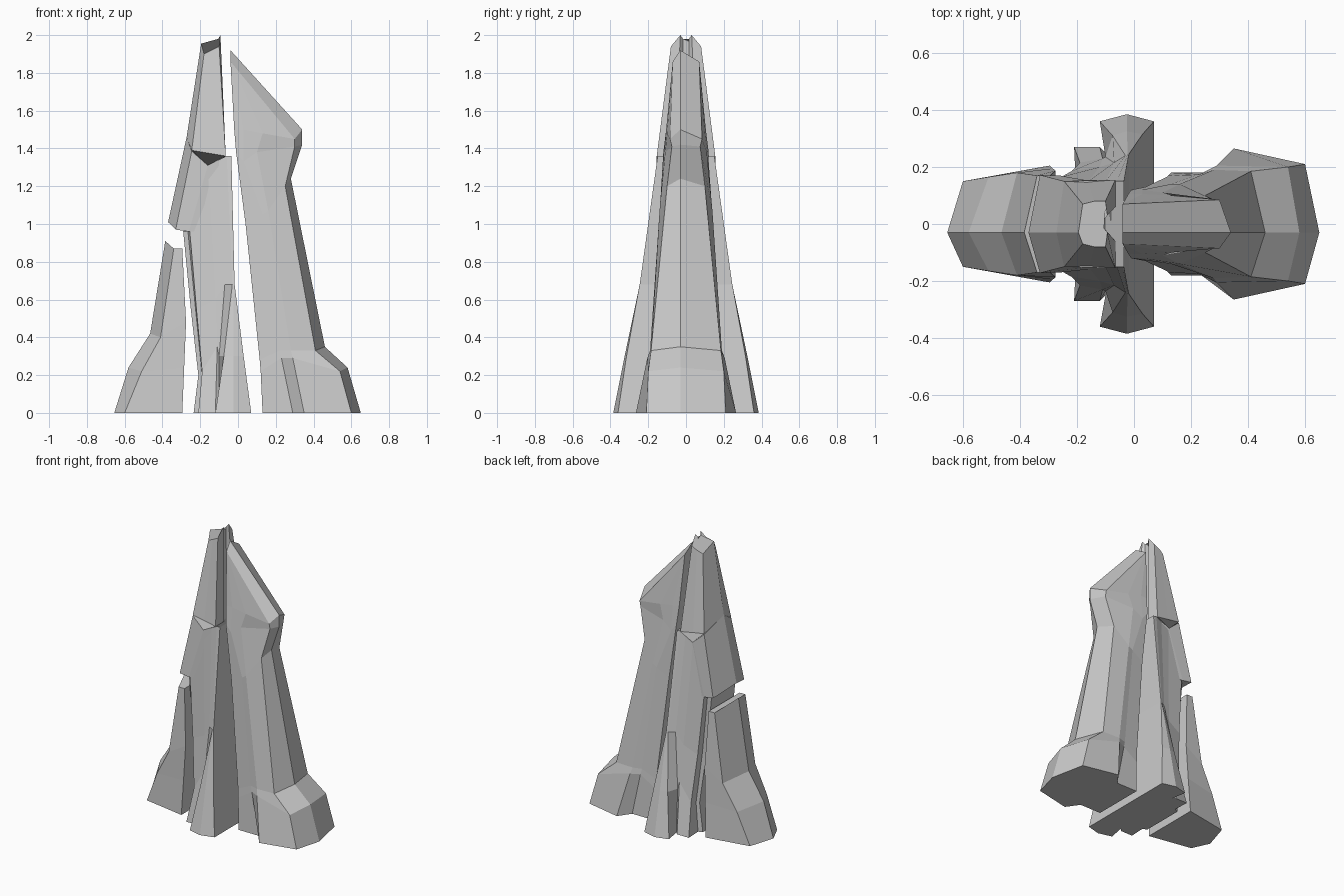
import bpy, bmesh

RIDGE_Y = -0.03  # the outer ridges sit slightly off centre


def loft(name, rows):
    """Skin half cross-sections (x, y, z), mirrored in y; y == 0 is a single ridge point."""
    bm = bmesh.new()
    rings = []
    for row in rows:
        pts = [(x, y if y else RIDGE_Y, z) for x, y, z in row]
        pts += [(x, -y, z) for x, y, z in reversed(row) if y]
        rings.append([bm.verts.new(p) for p in pts])
    n = len(rings[0])
    for low, high in zip(rings, rings[1:]):
        for i in range(n):
            j = (i + 1) % n
            bm.faces.new((low[i], low[j], high[j], high[i]))
    bm.faces.new(rings[0][::-1])
    bm.faces.new(rings[-1])
    bmesh.ops.remove_doubles(bm, verts=bm.verts, dist=0.0005)
    bmesh.ops.recalc_face_normals(bm, faces=bm.faces)
    mesh = bpy.data.meshes.new(name)
    bm.to_mesh(mesh)
    bm.free()
    obj = bpy.data.objects.new(name, mesh)
    bpy.context.collection.objects.link(obj)
    return obj


# Right pillar: flared foot, shaft and slanted head
tip = (-.04, .07, 1.86)
loft("right_pillar", [
    [(.13, .18, 0), (.29, .18, 0), (.35, .265, 0), (.60, .21, 0), (.65, 0, 0)],
    [(.12, .17, .22), (.23, .175, .29), (.29, .205, .29), (.54, .20, .22), (.58, 0, .24)],
    [(.115, .165, .28), (.22, .172, .33), (.28, .19, .33), (.41, .185, .33), (.46, 0, .35)],
    [(.04, .13, 1.0), (.13, .14, 1.05), (.16, .14, 1.07), (.25, .10, 1.2), (.28, 0, 1.24)],
    [(-.01, .12, 1.38), (.03, .12, 1.33), (.10, .11, 1.38), (.30, .075, 1.41), (.34, 0, 1.42)],
    [(-.02, .105, 1.5), (.03, .105, 1.5), (.13, .10, 1.48), (.30, .085, 1.45), (.34, 0, 1.5)],
    [tip, tip, tip, tip, (-.04, 0, 1.92)],
])

# Central body: wide front and back buttresses with a stepped left side
loft("central_pillar", [
    [(.07, .36, 0), (-.025, .385, 0), (-.12, .36, 0), (-.10, .25, 0),
     (-.12, .27, 0), (-.21, .27, 0), (-.205, .16, 0), (-.235, .15, 0)],
    [(.03, .315, .3), (-.025, .325, .3), (-.075, .31, .3), (-.10, .235, .3),
     (-.11, .23, .35), (-.19, .215, .22), (-.19, .16, .2), (-.21, .15, .2)],
    [(-.018, .245, .68), (-.022, .245, .68), (-.03, .24, .68), (-.07, .215, .68),
     (-.12, .20, .6), (-.22, .185, .55), (-.225, .14, .55), (-.25, .13, .55)],
    [(-.035, .15, 1.36), (-.04, .15, 1.36), (-.06, .15, 1.36), (-.10, .15, 1.34),
     (-.16, .15, 1.32), (-.255, .165, .96), (-.265, .14, .96), (-.29, .13, .96)],
])

# Left shoulder overhanging the foot
loft("left_shoulder", [
    [(-.20, .16, .96), (-.26, .17, .96), (-.33, .172, .97), (-.37, 0, 1.01)],
    [(-.08, .15, 1.35), (-.16, .152, 1.31), (-.245, .15, 1.385), (-.272, 0, 1.46)],
])

# Upper spire with a slot in its right face
loft("upper_spire", [
    [(-.10, .03, 1.33), (-.065, .06, 1.36), (-.065, .155, 1.36),
     (-.16, .155, 1.31), (-.245, .15, 1.39), (-.272, 0, 1.46)],
    [(-.105, .015, 1.98), (-.093, .03, 2.0), (-.10, .08, 1.94),
     (-.14, .08, 1.92), (-.18, .07, 1.90), (-.195, 0, 1.955)],
])

# Left foot, separate from the shoulder by a gap
loft("left_foot", [
    [(-.295, .205, 0), (-.60, .15, 0), (-.655, 0, 0)],
    [(-.285, .195, .24), (-.51, .165, .22), (-.58, 0, .24)],
    [(-.275, .187, .48), (-.41, .18, .4), (-.465, 0, .42)],
    [(-.295, .17, .87), (-.34, .17, .87), (-.385, 0, .91)],
])
